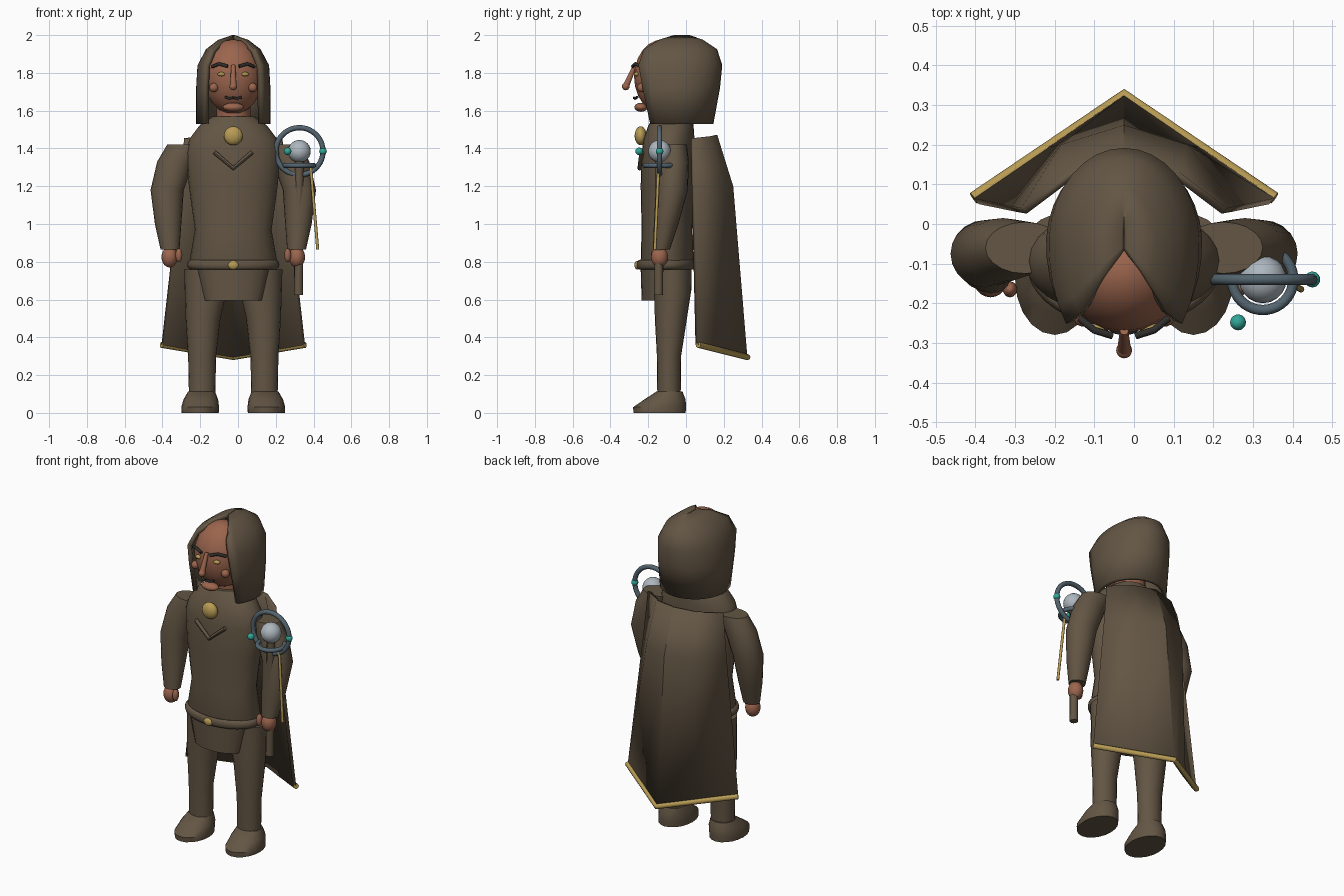
import bpy, math

if "Cube" in bpy.data.objects:
    bpy.data.objects.remove(bpy.data.objects["Cube"])

CX = -0.025  # body centre line


def material(name, rgb):
    m = bpy.data.materials.new(name)
    m.diffuse_color = (*rgb, 1)
    m.use_nodes = True
    m.node_tree.nodes["Principled BSDF"].inputs["Base Color"].default_value = m.diffuse_color
    return m


CLOTH = material("brown cloth", (0.125, 0.092, 0.058))
SKIN = material("skin", (0.33, 0.13, 0.075))
GOLD = material("gold", (0.48, 0.33, 0.09))
STEEL = material("blue steel", (0.09, 0.13, 0.16))
PEARL = material("pale orb", (0.42, 0.47, 0.52))
TEAL = material("teal gem", (0.03, 0.38, 0.31))
DARK = material("dark hair", (0.03, 0.028, 0.026))


def finish(ob, name, mat, angle=40):
    ob.name = name
    ob.data.materials.clear()
    ob.data.materials.append(mat)
    bpy.ops.object.select_all(action='DESELECT')
    ob.select_set(True)
    bpy.context.view_layer.objects.active = ob
    bpy.ops.object.shade_smooth_by_angle(angle=math.radians(angle))
    return ob


def mesh(name, verts, faces, mat, angle=40):
    me = bpy.data.meshes.new(name)
    me.from_pydata(verts, [], faces)
    ob = bpy.data.objects.new(name, me)
    bpy.context.collection.objects.link(ob)
    return finish(ob, name, mat, angle)


def loft(name, rings, mat, n=20):
    """Skin through horizontal ellipses (x, y, z, rx, ry), listed upwards."""
    verts = [(x + rx * math.cos(2 * math.pi * i / n),
              y + ry * math.sin(2 * math.pi * i / n), z)
             for x, y, z, rx, ry in rings for i in range(n)]
    faces = [(r * n + i, r * n + (i + 1) % n, (r + 1) * n + (i + 1) % n, (r + 1) * n + i)
             for r in range(len(rings) - 1) for i in range(n)]
    faces.append(tuple(reversed(range(n))))
    faces.append(tuple(range((len(rings) - 1) * n, len(rings) * n)))
    return mesh(name, verts, faces, mat)


def sheet(name, rows, mat, thickness, angle=40):
    """Grid surface through equal-length rows, thickened."""
    w = len(rows[0])
    faces = [(r * w + i, r * w + i + 1, (r + 1) * w + i + 1, (r + 1) * w + i)
             for r in range(len(rows) - 1) for i in range(w - 1)]
    ob = mesh(name, [p for row in rows for p in row], faces, mat, angle)
    mod = ob.modifiers.new("thickness", 'SOLIDIFY')
    mod.thickness = thickness
    mod.offset = -1
    return ob


def ball(name, loc, size, mat):
    bpy.ops.mesh.primitive_uv_sphere_add(segments=20, ring_count=12, location=loc)
    ob = bpy.context.object
    ob.scale = size if isinstance(size, tuple) else (size,) * 3
    return finish(ob, name, mat)


def ring(name, loc, major, minor, mat, rot=(0, 0, 0)):
    bpy.ops.mesh.primitive_torus_add(major_segments=40, minor_segments=10, location=loc,
                                     rotation=rot, major_radius=major, minor_radius=minor)
    return finish(bpy.context.object, name, mat)


def tube(name, pts, radius, mat, taper=None):
    cu = bpy.data.curves.new(name, 'CURVE')
    cu.dimensions = '3D'
    cu.bevel_depth = radius
    cu.bevel_resolution = 3
    cu.use_fill_caps = True
    sp = cu.splines.new('POLY')
    sp.points.add(len(pts) - 1)
    for i, p in enumerate(pts):
        sp.points[i].co = (*p, 1)
        sp.points[i].radius = taper[i] if taper else 1
    ob = bpy.data.objects.new(name, cu)
    bpy.context.collection.objects.link(ob)
    bpy.ops.object.select_all(action='DESELECT')
    ob.select_set(True)
    bpy.context.view_layer.objects.active = ob
    bpy.ops.object.convert(target='MESH')
    return finish(bpy.context.object, name, mat)


# Torso, front skirt flap and belt
loft("torso", [(CX, -0.10, 0.72, 0.20, 0.12), (CX, -0.10, 0.80, 0.232, 0.14),
               (CX, -0.10, 0.97, 0.203, 0.135), (CX, -0.10, 1.20, 0.235, 0.14),
               (CX, -0.095, 1.38, 0.25, 0.14), (CX, -0.09, 1.45, 0.232, 0.135),
               (CX, -0.08, 1.52, 0.18, 0.12), (CX, -0.07, 1.57, 0.11, 0.10)], CLOTH, 28)
loft("skirt_flap", [(CX, -0.15, 0.595, 0.155, 0.085), (CX, -0.15, 0.76, 0.192, 0.09)], CLOTH)
belt = ring("belt", (CX, -0.105, 0.785), 1, 0.1, CLOTH)
belt.scale = (0.222, 0.142, 0.26)
ball("buckle", (CX, -0.258, 0.782), (0.028, 0.015, 0.023), GOLD)

# Chest ornaments
ball("brooch", (CX, -0.24, 1.467), (0.05, 0.032, 0.05), GOLD)
tube("chest_chevron", [(CX - 0.1, -0.235, 1.38), (CX, -0.245, 1.295), (CX + 0.1, -0.235, 1.38)],
     0.012, CLOTH)

# Limbs, built on both sides
for s, side in ((-1, "right"), (1, "left")):
    def X(d):
        return CX + s * d
    loft(side + "_leg", [(X(0.165), -0.09, 0.10, 0.07, 0.062), (X(0.165), -0.09, 0.30, 0.074, 0.064),
                         (X(0.16), -0.08, 0.50, 0.092, 0.085), (X(0.145), -0.07, 0.65, 0.112, 0.098),
                         (X(0.14), -0.07, 0.76, 0.12, 0.10)], CLOTH)
    loft(side + "_boot", [(X(0.175), -0.14, 0.0, 0.098, 0.138), (X(0.175), -0.14, 0.03, 0.1, 0.14),
                          (X(0.172), -0.112, 0.07, 0.092, 0.11),
                          (X(0.168), -0.088, 0.112, 0.072, 0.07)], CLOTH)
    loft(side + "_arm", [(X(0.335), -0.13, 0.865, 0.05, 0.045), (X(0.345), -0.105, 1.0, 0.07, 0.065),
                         (X(0.35), -0.075, 1.18, 0.088, 0.085), (X(0.305), -0.065, 1.33, 0.098, 0.08),
                         (X(0.25), -0.06, 1.42, 0.10, 0.065)], CLOTH)
    ball(side + "_hand", (X(0.337), -0.14, 0.825), (0.043, 0.045, 0.055), SKIN)
    ball(side + "_thumb", (X(0.288), -0.165, 0.835), (0.018, 0.02, 0.036), SKIN)

    # Paired facial features
    tube(side + "_brow", [(X(0.03), -0.282, 1.835), (X(0.075), -0.268, 1.848),
                          (X(0.112), -0.238, 1.833)], 0.009, DARK)
    ball(side + "_eye", (X(0.063), -0.262, 1.793), (0.02, 0.014, 0.011), GOLD)
    ball(side + "_cheek", (X(0.103), -0.235, 1.722), (0.024, 0.024, 0.024), SKIN)
    tube(side + "_moustache", [(X(0), -0.275, 1.668), (X(0.022), -0.27, 1.664),
                               (X(0.042), -0.258, 1.672)], 0.007, DARK)

# Head
ball("head", (CX, -0.12, 1.78), (0.158, 0.155, 0.198), SKIN)
loft("neck", [(CX, -0.06, 1.5, 0.09, 0.085), (CX, -0.07, 1.68, 0.09, 0.085)], SKIN)
tube("nose", [(CX, -0.27, 1.84), (CX, -0.32, 1.725)], 0.018, SKIN, [0.6, 1])
ball("nose_tip", (CX, -0.319, 1.728), 0.02, SKIN)
ball("chin_lip", (CX, -0.238, 1.618), (0.055, 0.035, 0.024), SKIN)

# Hood: open-fronted shell; rows are z, half width, back y, front edge y
hood = []
for z, rx, back, edge in ((1.53, 0.197, 0.145, -0.19), (1.72, 0.197, 0.18, -0.23),
                          (1.84, 0.19, 0.192, -0.252), (1.925, 0.145, 0.165, -0.225),
                          (1.975, 0.08, 0.09, -0.145), (2.0, 0.006, 0.02, -0.065)):
    open_angle, mid = 0.72 * math.pi, -0.05
    row = []
    for i in range(25):
        t = open_angle * (i / 12 - 1)
        c = math.cos(t)
        y = mid + (back - mid) * c if c > 0 else mid + (edge - mid) * c / math.cos(open_angle)
        row.append((CX - rx * math.sin(t), y, z))
    hood.append(row)
sheet("hood", hood, CLOTH, 0.025)

# Cape: half rows (offset, y, z) from the spine outwards, mirrored
cape = []
for half in (((0, 0.325, 0.295), (0.19, 0.195, 0.325), (0.38, 0.065, 0.36)),
             ((0, 0.25, 1.2), (0.16, 0.2, 1.2), (0.285, 0.045, 1.2)),
             ((0, 0.165, 1.473), (0.14, 0.13, 1.465), (0.26, 0.04, 1.455))):
    cape.append([(CX + d, y, z) for d, y, z in reversed(half)]
                + [(CX - d, y, z) for d, y, z in half[1:]])
sheet("cape", cape, CLOTH, 0.02, 30)
tube("cape_hem", [cape[0][0], cape[0][2], cape[0][4]], 0.016, GOLD)

# Staff with orb, rings and gems
SX, SY, SZ = 0.325, -0.14, 1.385
tube("staff_shaft", [(0.32, SY - 0.005, 0.625), (0.325, SY, 1.33)], 0.024, CLOTH)
ball("staff_orb", (SX, SY, SZ), 0.06, PEARL)
ring("upright_ring", (SX, SY, SZ), 0.125, 0.014, STEEL, (math.pi / 2, 0, 0))
ring("level_ring", (SX, SY, 1.31), 0.077, 0.013, STEEL)
for k in range(3):
    a = k * 2 * math.pi / 3
    ball(f"staff_gem_{k + 1}", (SX + 0.125 * math.cos(a), SY + 0.125 * math.sin(a), SZ), 0.02, TEAL)
tube("staff_cord", [(0.385, -0.145, 1.30), (0.422, -0.165, 0.865)], 0.008, GOLD)
